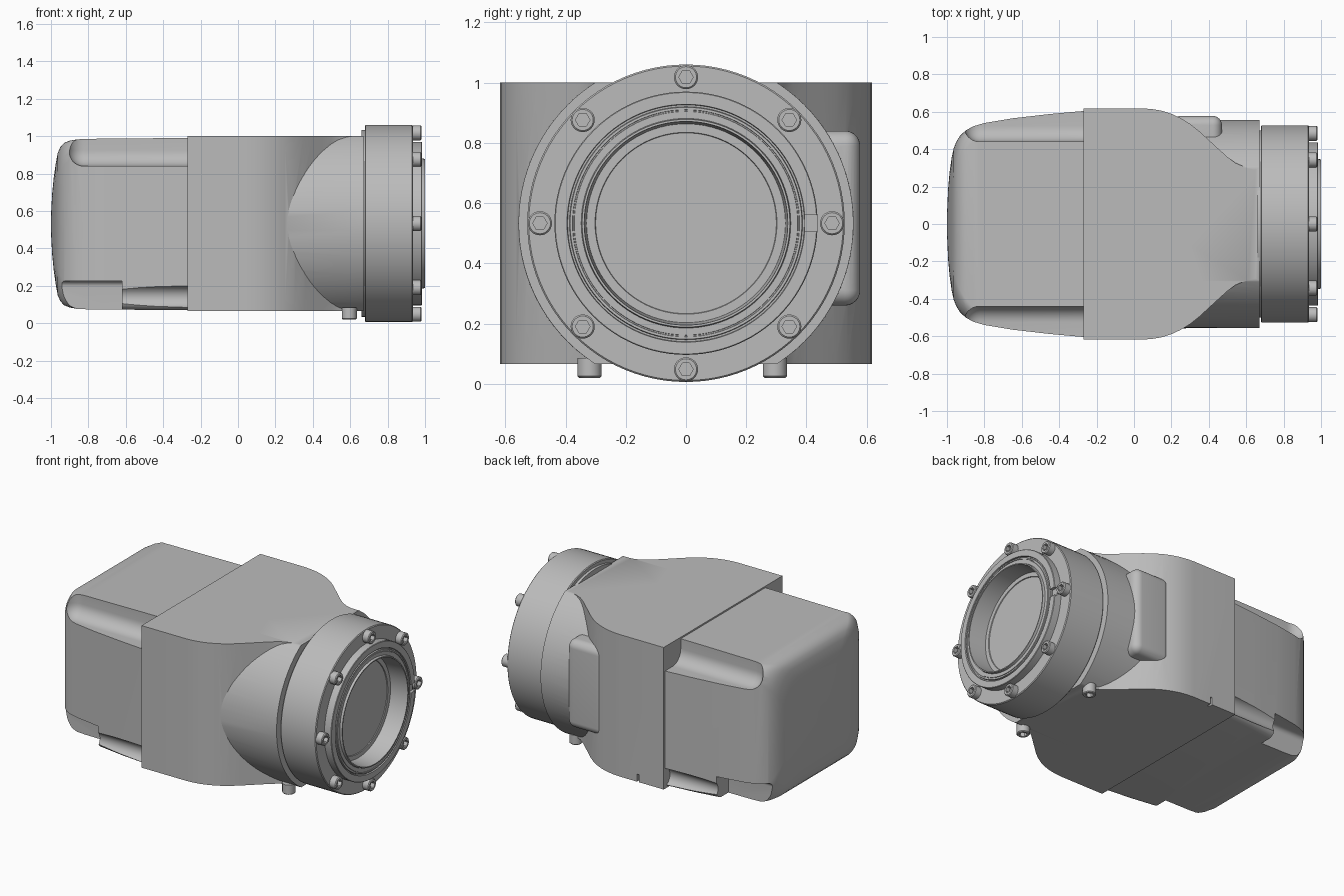
import bpy, bmesh, math
from mathutils import Matrix, Vector

cube = bpy.data.objects.get("Cube")
if cube:
    bpy.data.objects.remove(cube, do_unlink=True)

grey = bpy.data.materials.new("light_grey_metal")
grey.use_nodes = True
grey.diffuse_color = (0.5, 0.5, 0.5, 1)
grey.node_tree.nodes["Principled BSDF"].inputs["Base Color"].default_value = (0.5, 0.5, 0.5, 1)

MID = 0.533          # height of the optical axis
FLOOR, ROOF = 0.065, 1.0


def finish(bm, name):
    bmesh.ops.recalc_face_normals(bm, faces=bm.faces)
    mesh = bpy.data.meshes.new(name)
    bm.to_mesh(mesh)
    bm.free()
    mesh.materials.append(grey)
    ob = bpy.data.objects.new(name, mesh)
    bpy.context.collection.objects.link(ob)
    return ob


def loft(name, rings, cap=True):
    """Skin between rings that share one point count."""
    bm = bmesh.new()
    loops = [[bm.verts.new(p) for p in ring] for ring in rings]
    for a, b in zip(loops, loops[1:]):
        for i in range(len(a)):
            j = (i + 1) % len(a)
            bm.faces.new((a[i], a[j], b[j], b[i]))
    if cap:
        bm.faces.new(loops[0])
        bm.faces.new(loops[-1])
    return finish(bm, name)


def circle_x(x, r, n, y=0.0, z=MID):
    return [(x, y + r * math.cos(math.tau * i / n), z + r * math.sin(math.tau * i / n)) for i in range(n)]


def lathe_x(name, profile, n=96):
    return loft(name, [circle_x(x, r, n) for x, r in profile])


def box(name, lo, hi, bevel=0.0, pick=None):
    bm = bmesh.new()
    bmesh.ops.create_cube(bm, size=1)
    lo, hi = Vector(lo), Vector(hi)
    for v in bm.verts:
        v.co = Vector([l + (c + 0.5) * (h - l) for l, h, c in zip(lo, hi, v.co)])
    if bevel:
        edges = [e for e in bm.edges if pick is None or pick((e.verts[0].co + e.verts[1].co) / 2)]
        bmesh.ops.bevel(bm, geom=edges, offset=bevel, segments=8, profile=0.5, affect='EDGES')
    return finish(bm, name)


def boolean(ob, other, operation):
    mod = ob.modifiers.new("cut", 'BOOLEAN')
    mod.operation, mod.object, mod.solver = operation, other, 'EXACT'
    mesh = bpy.data.meshes.new_from_object(ob.evaluated_get(bpy.context.evaluated_depsgraph_get()))
    ob.modifiers.clear()
    ob.data = mesh
    bpy.data.objects.remove(other, do_unlink=True)


def smooth(ob, angle=32):
    bpy.ops.object.select_all(action='DESELECT')
    ob.select_set(True)
    bpy.context.view_layer.objects.active = ob
    bpy.ops.object.shade_smooth_by_angle(angle=math.radians(angle))


# Housing: plan outline extruded upward
half = [(-.27, .618), (.05, .618), (.1, .614), (.15, .605), (.2, .589), (.25, .566), (.3, .535),
        (.35, .495), (.4, .449), (.45, .403), (.5, .358), (.54, .328), (.58, .31), (.65, .29)]
plan = half + [(x, -y) for x, y in reversed(half)]
housing = loft("housing", [[(x, y, z) for x, y in plan] for z in (FLOOR, ROOF)])

# Round neck, trimmed to the housing height
neck = lathe_x("neck", [(.1, .558), (.67, .556)])
boolean(neck, box("trim", (-.5, -1, FLOOR), (1, 1, ROOF)), 'INTERSECT')
boolean(housing, neck, 'UNION')

# Soft pad on the back, and a small slot under it
pad = box("pad", (.2, .3, .26), (.47, .578, .84), .05)
boolean(housing, pad, 'UNION')
boolean(housing, box("slot", (-.09, .59, 0), (-.076, .7, .115)), 'DIFFERENCE')
smooth(housing)


# Rear cover: rounded rectangles lofted toward the domed end
def rounded_section(x, hy, hz, r, steps=8):
    ring = []
    for k, (sy, sz) in enumerate(((1, 1), (-1, 1), (-1, -1), (1, -1))):
        for i in range(steps + 1):
            a = math.pi / 2 * (k + i / steps)
            ring.append((x, sy * (hy - r) + r * math.cos(a), .53 + sz * (hz - r) + r * math.sin(a)))
    return ring


stations = [(-.26, .605, .46, .05), (-.45, .588, .459, .05), (-.65, .565, .457, .055),
            (-.8, .54, .456, .065), (-.86, .522, .453, .08), (-.9, .5, .446, .1),
            (-.93, .472, .434, .12), (-.95, .44, .412, .14), (-.964, .405, .38, .15),
            (-.975, .355, .32, .15), (-.985, .285, .25, .13), (-.993, .2, .17, .09),
            (-.998, .1, .085, .04), (-1, .03, .03, .015)]
cover = loft("rear_cover", [rounded_section(*s) for s in stations])

for s in (1, -1):
    # Long scooped recess along each upper edge, rounded at its end
    lo, hi = sorted((s * .44, s * .9))
    boolean(cover, box("recess", (-.91, lo, .84), (-.1, hi, 1.3), .085,
                       lambda c: (abs(c.y) < .5 and c.z < 1.2) or (c.x < -.9 and (abs(c.y) < .5 or c.z < .9))),
            'DIFFERENCE')
    # Square notch at each lower end corner
    lo, hi = sorted((s * .445, s * .9))
    boolean(cover, box("notch", (-1.2, lo, -.2), (-.62, hi, .225), .03,
                       lambda c: abs(c.y) < .5 and c.z > .1), 'DIFFERENCE')
    # Shallow groove between notch and housing
    boolean(cover, loft("groove", [circle_x(x, .06, 32, s * .612, .14) for x in (-.63, -.1)]), 'DIFFERENCE')
smooth(cover, 35)

# Flange with stepped front ring, raised lip and recessed window
flange = lathe_x("flange", [(.66, .5), (.678, .5), (.678, .522), (.683, .527), (.93, .527), (.935, .522),
                            (.935, .437), (.982, .437), (.985, .434), (.985, .395), (.975, .393),
                            (.975, .387), (.985, .385), (.985, .377), (.981, .376), (.981, .372),
                            (.985, .371), (.985, .348), (1, .345), (1, .338), (.88, .33),
                            (.88, .302), (.875, .3)])
boolean(flange, box("key_slot", (.965, .393, MID - .027), (1.1, .45, MID + .027)), 'DIFFERENCE')
smooth(flange)

# Socket-head bolt, shared by the flange and the feet
bolt = loft("flange_bolt_1", [circle_x(x, r, 32, 0, 0) for x, r in ((-.02, .04), (.04, .04), (.045, .035))])
boolean(bolt, loft("socket", [circle_x(x, .024, 6, 0, 0) for x in (.02, .1)]), 'DIFFERENCE')
smooth(bolt)
for i in range(8):
    ob = bolt if i == 0 else bolt.copy()
    if i:
        ob.name = f"flange_bolt_{i + 1}"
        bpy.context.collection.objects.link(ob)
    a = math.tau * i / 8
    ob.location = (.935, .485 * math.cos(a), MID + .485 * math.sin(a))

# Two bolts pointing down under the neck
for name, y in (("back_foot_bolt", .295), ("front_foot_bolt", -.32)):
    foot = bolt.copy()
    foot.name = name
    foot.matrix_world = Matrix.Translation((.595, y, FLOOR)) @ Matrix.Rotation(math.pi / 2, 4, 'Y')
    bpy.context.collection.objects.link(foot)
